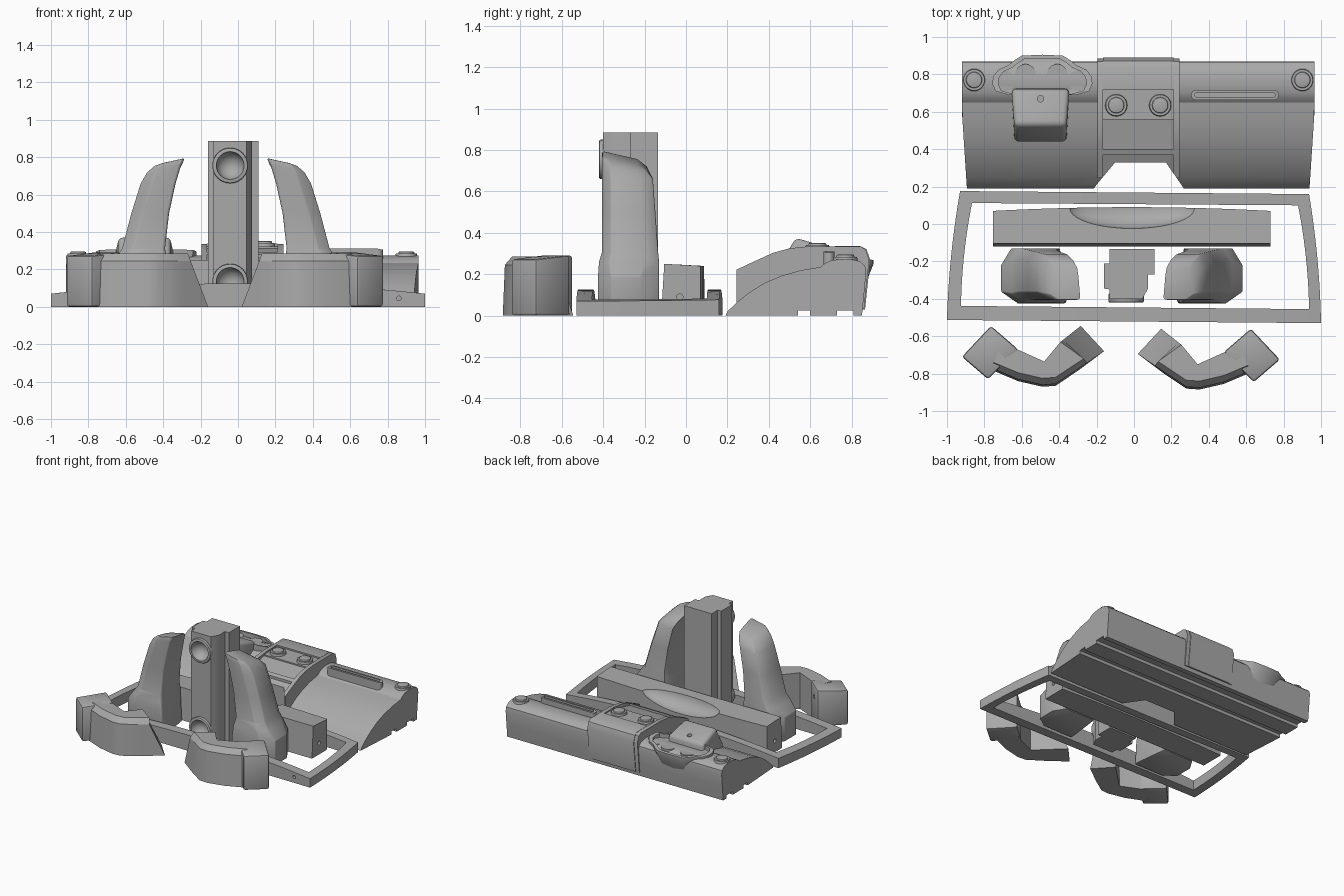
import bpy, bmesh, math
from mathutils import Vector, Matrix

cube = bpy.data.objects.get("Cube")
if cube:
    bpy.data.objects.remove(cube)

GREY = (0.40, 0.40, 0.40, 1)
mat = bpy.data.materials.new("plain grey")
mat.use_nodes = True
mat.diffuse_color = GREY
mat.node_tree.nodes["Principled BSDF"].inputs["Base Color"].default_value = GREY


def finish(name, bm):
    bmesh.ops.recalc_face_normals(bm, faces=bm.faces[:])
    me = bpy.data.meshes.new(name)
    bm.to_mesh(me)
    bm.free()
    me.materials.append(mat)
    ob = bpy.data.objects.new(name, me)
    bpy.context.collection.objects.link(ob)
    return ob


def loft(name, rings):
    """Skin matching rings of points and cap both ends."""
    bm = bmesh.new()
    vs = [[bm.verts.new(p) for p in r] for r in rings]
    n = len(vs[0])
    for a, b in zip(vs, vs[1:]):
        for i in range(n):
            j = (i + 1) % n
            bm.faces.new((a[i], a[j], b[j], b[i]))
    bm.faces.new(vs[0])
    bm.faces.new(vs[-1])
    return finish(name, bm)


def prism_x(name, profile, x0, x1):
    return loft(name, [[(x, y, z) for y, z in profile] for x in (x0, x1)])


def prism_z(name, outline, z0, z1):
    return loft(name, [[(x, y, z) for x, y in outline] for z in (z0, z1)])


def box(name, x0, x1, y0, y1, z0, z1):
    return prism_z(name, [(x0, y0), (x1, y0), (x1, y1), (x0, y1)], z0, z1)


def disc(name, centre, r, depth, r2=None, axis="Z"):
    bm = bmesh.new()
    m = Matrix.Translation(centre)
    if axis != "Z":
        m = m @ Matrix.Rotation(math.pi / 2, 4, "X" if axis == "Y" else "Y")
    bmesh.ops.create_cone(bm, cap_ends=True, segments=32, radius1=r,
                          radius2=r if r2 is None else r2, depth=depth, matrix=m)
    return finish(name, bm)


def ball(name, centre, radii):
    bm = bmesh.new()
    m = Matrix.Translation(centre) @ Matrix.Diagonal((*radii, 1))
    bmesh.ops.create_uvsphere(bm, u_segments=40, v_segments=24, radius=1, matrix=m)
    return finish(name, bm)


def bake(ob):
    dg = bpy.context.evaluated_depsgraph_get()
    me = bpy.data.meshes.new_from_object(ob.evaluated_get(dg))
    ob.modifiers.clear()
    ob.data = me


def cut(targets, cutter):
    for ob in targets:
        mod = ob.modifiers.new("cut", "BOOLEAN")
        mod.operation = "DIFFERENCE"
        mod.solver = "EXACT"
        mod.object = cutter
        bake(ob)
    bpy.data.objects.remove(cutter)


def bevel(ob, width, segments=2):
    mod = ob.modifiers.new("bevel", "BEVEL")
    mod.width, mod.segments = width, segments
    mod.limit_method, mod.angle_limit = "ANGLE", math.radians(35)
    bake(ob)


def mirrored(ob, name, sum_x, dy=0):
    """Copy reflected so that the two x values add up to sum_x."""
    bm = bmesh.new()
    bm.from_mesh(ob.data)
    for v in bm.verts:
        v.co.x, v.co.y = sum_x - v.co.x, v.co.y + dy
    return finish(name, bm)


def stadium(x0, x1, y0, y1, n=8):
    r, cy = (y1 - y0) / 2, (y0 + y1) / 2
    pts = []
    for cx, start in ((x1 - r, -90), (x0 + r, 90)):
        for i in range(n + 1):
            a = math.radians(start + 180 * i / n)
            pts.append((cx + r * math.cos(a), cy + r * math.sin(a)))
    return pts


# Dashboard: convex lower panel, round top ridge, grooved underside
dash = prism_x("dashboard", [
    (.19, 0), (.20, .02), (.25, .068), (.31, .115), (.38, .158), (.46, .192),
    (.55, .218), (.65, .235), (.67, .252), (.70, .266), (.75, .274), (.80, .272),
    (.84, .262), (.865, .24), (.87, .21), (.86, .10), (.85, 0), (.81, 0), (.81, .025),
    (.73, .025), (.73, 0), (.60, 0), (.60, .025), (.54, .025), (.54, 0)], -.92, .965)
for v in dash.data.vertices:
    if v.co.y < .6:
        v.co.x -= math.copysign(.065 * (.6 - v.co.y), v.co.x)

# Centre console: two side walls and a stepped panel between them
wall = [(.245, .03), (.245, .222), (.33, .262), (.42, .303), (.50, .325), (.60, .335),
        (.84, .335), (.868, .32), (.885, .27), (.86, .03)]
panel = [(.25, .03), (.25, .20), (.37, .26), (.37, .28), (.40, .292), (.40, .275),
         (.56, .312), (.56, .322), (.72, .326), (.72, .337), (.84, .337), (.872, .32),
         (.89, .27), (.865, .03)]
console = [prism_x("console_wall_right", wall, -.195, -.165),
           prism_x("console_wall_left", wall, .212, .242),
           prism_x("console_panel", panel, -.165, .212)]
notch = prism_z("notch_cutter", [(-.245, .15), (-.20, .21), (-.10, .33), (.17, .33),
                                 (.26, .20), (.29, .15)], -.1, .5)
cut([dash] + console, notch)

# Round vents on the ridge and dials on the console
for name, x, y, z in (("vent_right", -.855, .77, .274), ("vent_left", .90, .77, .274),
                      ("dial_right", -.095, .635, .33), ("dial_left", .14, .635, .33)):
    disc(name + "_ring", (x, y, z - .005), .062, .03, .056)
    cap = disc(name + "_cap", (x, y, z + .006), .045, .03, .042)
    bevel(cap, .006)

# Grab rail: arched loop around a slot
rail = prism_z("grab_rail", stadium(.305, .775, .663, .717), .2, .33)
cut([rail], prism_z("slot_cutter", stadium(.325, .755, .677, .703), .275, .4))
for v in rail.data.vertices:
    if v.co.z > .3:
        v.co.z -= .025 * ((v.co.x - .54) / .235) ** 2

# Instrument pod: wavy outline, narrowing downward, with four sunken gauges
half = [(0, .905), (.11, .90), (.15, .875), (.18, .85), (.235, .825), (.262, .79),
        (.268, .75), (.25, .71), (.18, .69)]
outline = half + [(-x, y) for x, y in reversed(half[1:])]


def pod_ring(scale, drop, top):
    return [(-.49 + x * scale, .7 + (y - .7) * scale - drop, top - .18 * (y - .7))
            for x, y in outline]


pod = loft("instrument_pod", [pod_ring(.6, 0, .08), pod_ring(.88, .005, .21), pod_ring(1, 0, .285),
                              pod_ring(1, 0, .305)])
cut([pod], loft("pod_cutter", [pod_ring(.88, -.005, .272), pod_ring(.88, -.005, .40)]))
for i, (x, y) in enumerate(((-.69, .765), (-.58, .80), (-.41, .80), (-.30, .765))):
    disc("gauge_%d" % (i + 1), (x, y, .262), .055, .02)

# Steering column housing with a small socket
column = prism_x("steering_column", [(.44, .12), (.44, .22), (.53, .376), (.72, .318),
                                     (.735, .12)], -.655, -.345)
for v in column.data.vertices:
    if v.co.y < .6:
        v.co.x = -.5 + (v.co.x + .5) * .9
bevel(column, .025, 3)
cut([column], disc("socket_cutter", (-.50, .67, .34), .017, .1))

# Base frame: bowed sides, arched top
outer = [(-1, -.513), (1, -.53), (.936, .16), (-.93, .176)]
inner = [(-.925, -.438), (.936, -.455), (.877, .10), (-.866, .112)]


def frame_loop(corners, n=14):
    pts = []
    for k in range(4):
        a, b = Vector(corners[k]), Vector(corners[(k + 1) % 4])
        for i in range(n):
            p = a.lerp(b, i / n)
            if k % 2:
                p.x += math.copysign(.05 * (i / n) * (1 - i / n), p.x)
            pts.append(p)
    return pts


bm = bmesh.new()
loops = []
for pts in (frame_loop(outer), frame_loop(inner)):
    loops.append([bm.verts.new((p.x, p.y, 0)) for p in pts])
    loops.append([bm.verts.new((p.x, p.y, .07 + .055 * max(0, 1 - p.x ** 2))) for p in pts])
count = len(loops[0])
for a, b in ((0, 1), (1, 3), (3, 2), (2, 0)):
    for i in range(count):
        j = (i + 1) % count
        bm.faces.new((loops[a][i], loops[a][j], loops[b][j], loops[b][i]))
frame = finish("base_frame", bm)
for x in (-.86, .86):
    cut([frame], disc("hole_cutter", (x, -.52, .045), .012, .08, axis="Y"))

# Cross bar: slightly bowed back with a hollow in its top
rings = []
for i in range(17):
    t = i / 16
    x, back = -.755 + 1.485 * t, .07 + .02 * (1 - (2 * t - 1) ** 2)
    rings.append([(x, -.12, 0), (x, -.105, .25), (x, back, .24), (x, back, 0)])
bar = loft("cross_bar", rings)
cut([bar], ball("hollow_cutter", (-.01, .085, .26), (.34, .11, .11)))
for x in (-.755, .73):
    cut([bar], disc("hole_cutter", (x, -.03, .09), .015, .06, axis="X"))

# Side bolsters: chamfered base rising into a leaning blade


def bolster_ring(z, x0, x1, y0, y1, c, lean=0):
    pts = [(x0 + c, y0), (x1 - .01, y0), (x1, y0 + .01), (x1 - .25 * c, y1 - c), (x1 - .4 * c, y1),
           (x0 + .6 * c, y1), (x0, y1 - c), (x0, y0 + .7 * c)]
    return [(x, y, z + lean * ((x - x0) / (x1 - x0) - .5) - lean * (y - y0) / (y1 - y0))
            for x, y in pts]


bolster = loft("bolster_right", [
    bolster_ring(0, -.71, -.36, -.425, -.13, .09), bolster_ring(.19, -.71, -.37, -.425, -.13, .09),
    bolster_ring(.26, -.655, -.38, -.42, -.13, .07), bolster_ring(.31, -.62, -.39, -.405, -.135, .06),
    bolster_ring(.50, -.57, -.368, -.405, -.148, .06), bolster_ring(.66, -.52, -.333, -.405, -.16, .06),
    bolster_ring(.74, -.485, -.305, -.405, -.19, .05, .03),
    bolster_ring(.778, -.445, -.285, -.405, -.235, .04, .035)])
bevel(bolster, .006)
mirrored(bolster, "bolster_left", -.13)

# Centre post with two dished cups on its front
post = prism_z("centre_post", [
    (-.13, -.135), (.11, -.135), (.11, -.27), (.075, -.27), (.075, -.345), (.045, -.40),
    (-.13, -.40), (-.13, -.35), (-.16, -.345), (-.16, -.21), (-.13, -.21)], 0, .885)
for name, z in (("upper_cup", .755), ("lower_cup", .135)):
    cup = disc(name, (-.042, -.395, z), .095, .05, axis="Y")
    bevel(cup, .008)
    cut([post, cup], ball("cup_cutter", (-.042, -.43, z), (.075, .075, .075)))

# Corner pieces: bent arm with a sloping end, plus a square end block
front = [(-.16, -.68), (-.30, -.785), (-.42, -.865), (-.49, -.87), (-.62, -.84), (-.75, -.785)]
rear = [(-.70, -.62), (-.625, -.67), (-.48, -.735), (-.285, -.545)]


def arm_ring(z, inset):
    f = z / .25
    pts = []
    for x, y in front:
        pts.append((x, y + inset))
    for x, y in rear:
        pts.append((x, y))
    for k in (0, -1):
        pts[k] = (pts[k][0] - .095 * f, pts[k][1] - .075 * f)
    return [(x, y, z) for x, y in pts]


arm = loft("corner_arm_right", [arm_ring(0, 0), arm_ring(.245, .01), arm_ring(.285, .045)])
block = prism_z("corner_block_right", [(-.92, -.71), (-.78, -.83), (-.62, -.67), (-.765, -.545)], 0, .292)
for v in block.data.vertices:
    if v.co.z > .1 and v.co.x < -.77:
        v.co.z -= .02
bevel(block, .014)
cut([block], disc("hole_cutter", (-.69, -.61, .2), .014, .1, axis="Y"))
for part in (arm, block):
    mirrored(part, part.name.replace("right", "left"), -.14, -.015)

# Smooth shading with crisp edges
for ob in bpy.context.collection.objects:
    if ob.type == "MESH" and ob.data.materials and ob.data.materials[0] == mat:
        bpy.ops.object.select_all(action="DESELECT")
        ob.select_set(True)
        bpy.context.view_layer.objects.active = ob
        bpy.ops.object.shade_smooth_by_angle(angle=math.radians(30))
